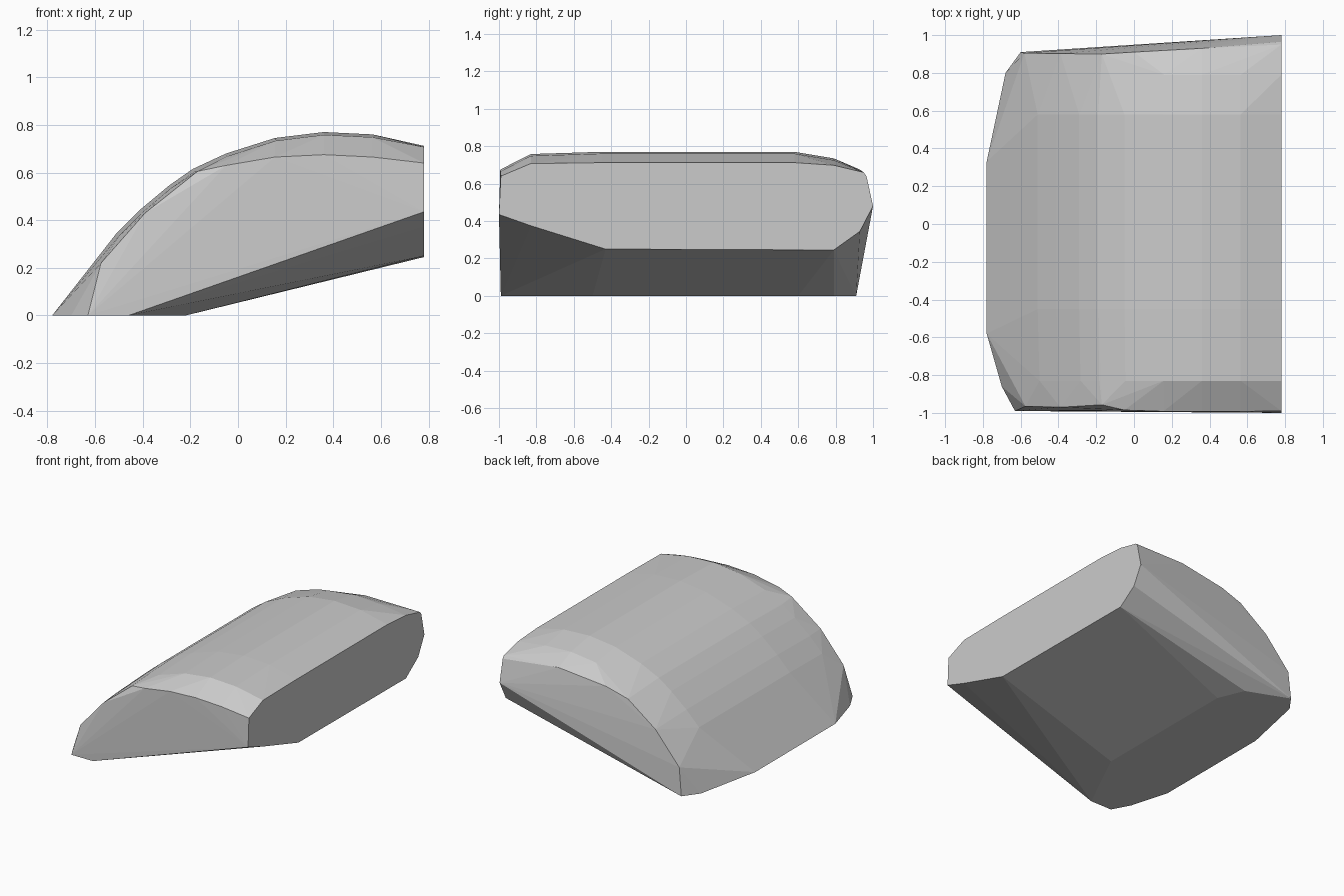
import bpy, bmesh

if "Cube" in bpy.data.objects:
    bpy.data.objects.remove(bpy.data.objects["Cube"])

# Crown curve of the body (x, z), from the low left edge to the right face
crown = [(-0.78, 0), (-0.51, 0.345), (-0.41, 0.445), (-0.29, 0.545), (-0.19, 0.615),
         (-0.05, 0.68), (0.155, 0.745), (0.36, 0.77), (0.565, 0.76), (0.78, 0.712)]
points = []


def add_row(y, drop):
    """Lay the crown curve across the body at y, lowered by drop."""
    for x, z in crown[1:]:
        inset = drop * max(0, 0.3 - x)
        points.append((x + inset, y, z - drop * (0.4 if x > 0.7 else 1)))


for y, drop in ((-0.83, 0.012), (-0.45, 0), (0.58, 0), (0.79, 0.035)):
    add_row(y, drop)

# Flat base outline
points += [(x, y, 0) for x, y in (
    (-0.78, 0.33), (-0.78, -0.58), (-0.70, -0.86), (-0.63, -0.99), (-0.46, -0.99),
    (-0.22, -0.5), (-0.22, 0.6), (-0.3, 0.79), (-0.6, 0.91), (-0.68, 0.8))]

# Flat right face outline
points += [(0.78, y, z) for y, z in (
    (-0.99, 0.64), (-1, 0.435), (-0.83, 0.375), (-0.43, 0.25), (0.79, 0.245),
    (0.93, 0.345), (1.0, 0.48), (0.965, 0.64), (0.95, 0.66))]

# Front and back rims of the side walls
points += [(-0.575, -0.965, 0.22), (-0.39, -0.97, 0.43), (-0.17, -0.957, 0.605),
           (-0.05, -0.985, 0.63), (0.155, -0.992, 0.665), (0.36, -0.993, 0.675),
           (0.565, -0.992, 0.665),
           (-0.58, 0.905, 0.2), (-0.39, 0.902, 0.42), (-0.17, 0.9, 0.58),
           (0.0, 0.91, 0.63), (0.36, 0.93, 0.675)]

# Wrap everything in one faceted shell
bm = bmesh.new()
for p in points:
    bm.verts.new(p)
hull = bmesh.ops.convex_hull(bm, input=bm.verts[:])
inside = [v for v in bm.verts if not v.link_faces]
bmesh.ops.delete(bm, geom=inside, context='VERTS')
bmesh.ops.dissolve_limit(bm, angle_limit=0.01, verts=bm.verts[:], edges=bm.edges[:])
bmesh.ops.recalc_face_normals(bm, faces=bm.faces[:])

mesh = bpy.data.meshes.new("rounded_wedge")
bm.to_mesh(mesh)
bm.free()
body = bpy.data.objects.new("rounded_wedge", mesh)
bpy.context.collection.objects.link(body)

grey = bpy.data.materials.new("light_grey")
grey.diffuse_color = (0.6, 0.6, 0.6, 1)
grey.use_nodes = True
grey.node_tree.nodes["Principled BSDF"].inputs["Base Color"].default_value = grey.diffuse_color
mesh.materials.append(grey)
